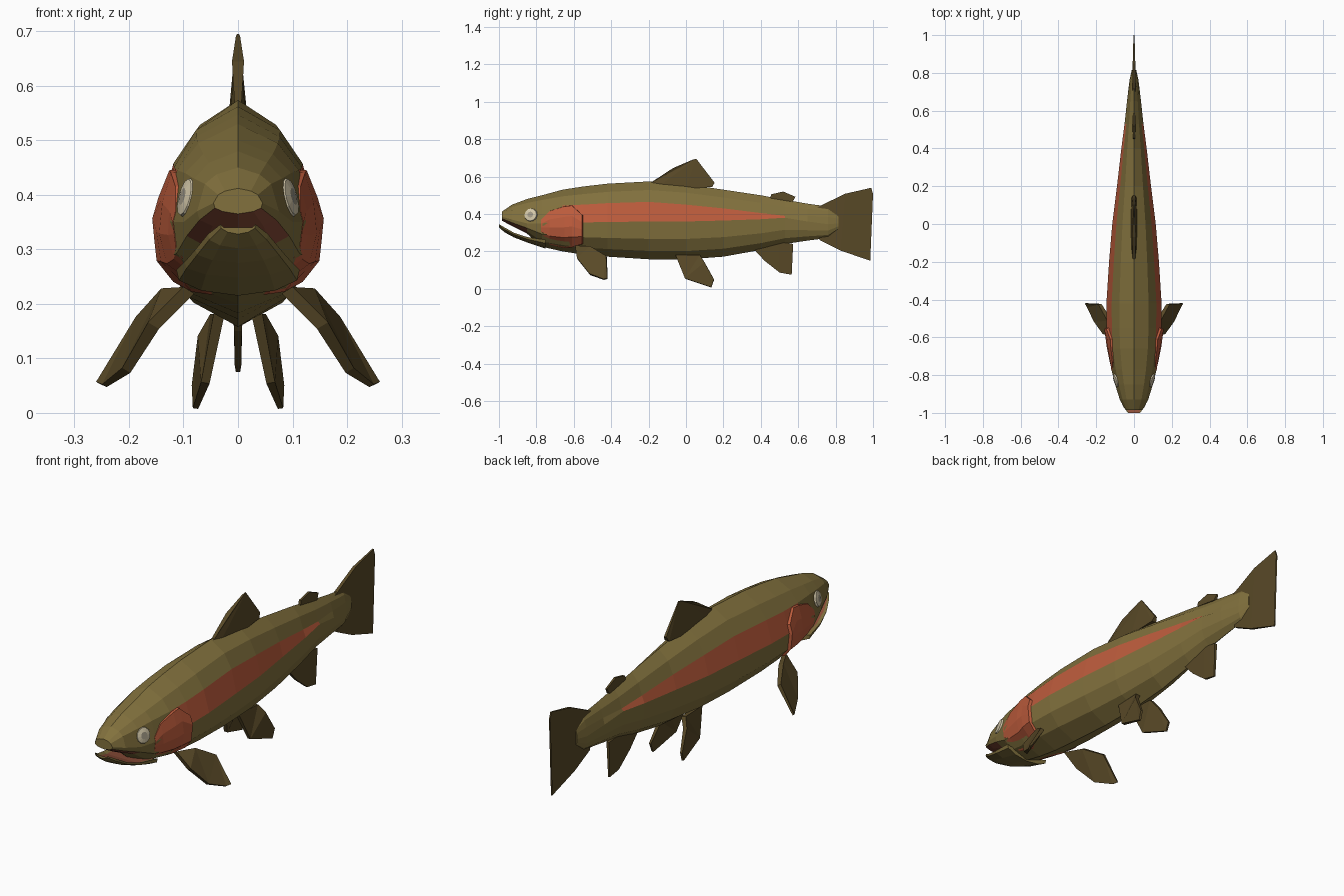
import bpy, bmesh, math
from mathutils import Vector

if "Cube" in bpy.data.objects:
    bpy.data.objects.remove(bpy.data.objects["Cube"])


def material(name, rgb):
    m = bpy.data.materials.new(name)
    m.diffuse_color = (*rgb, 1)
    m.use_nodes = True
    m.node_tree.nodes["Principled BSDF"].inputs["Base Color"].default_value = m.diffuse_color
    return m


OLIVE = material("olive skin", (0.223, 0.165, 0.047))
RED = material("red stripe", (0.515, 0.108, 0.046))
BROWN = material("brown fin", (0.098, 0.066, 0.020))
MOUTH = material("mouth red", (0.26, 0.075, 0.04))
CREAM = material("cream eye", (0.66, 0.58, 0.40))
GREY = material("grey pupil", (0.36, 0.32, 0.24))


def finish(bm, name, mats):
    bmesh.ops.remove_doubles(bm, verts=bm.verts, dist=0.0002)
    bmesh.ops.recalc_face_normals(bm, faces=bm.faces)
    me = bpy.data.meshes.new(name)
    bm.to_mesh(me)
    bm.free()
    for m in mats:
        me.materials.append(m)
    ob = bpy.data.objects.new(name, me)
    bpy.context.collection.objects.link(ob)
    return ob


def loft(rings, name, mats, rule, closed=True, caps=True):
    """Skin equal-length rings of points; rule(ring, row) gives the material."""
    bm = bmesh.new()
    vs = [[bm.verts.new(p) for p in r] for r in rings]
    n = len(rings[0])
    for i in range(len(vs) - 1):
        for j in range(n if closed else n - 1):
            k = (j + 1) % n
            f = bm.faces.new((vs[i][j], vs[i][k], vs[i + 1][k], vs[i + 1][j]))
            f.material_index = rule(i, j)
    if caps:
        bm.faces.new(vs[0])
        bm.faces.new(vs[-1])
    return finish(bm, name, mats)


# Body stations: y, half width, top, stripe top, stripe bottom, belly
STATIONS = [
    (-0.985, .045, .412, .400, .385, .365),
    (-0.93, .075, .450, .420, .370, .335),
    (-0.85, .100, .480, .430, .350, .295),
    (-0.77, .120, .500, .440, .350, .225),
    (-0.66, .138, .530, .445, .355, .200),
    (-0.55, .145, .547, .450, .355, .183),
    (-0.42, .146, .562, .458, .357, .172),
    (-0.20, .132, .574, .465, .360, .158),
    (0.00, .115, .560, .450, .360, .157),
    (0.20, .090, .530, .430, .365, .172),
    (0.40, .067, .500, .405, .372, .208),
    (0.53, .050, .476, .390, .380, .240),
    (0.65, .037, .455, .390, .360, .258),
    (0.76, .024, .440, .385, .345, .272),
    (0.815, .012, .400, .375, .350, .315),
]


def half_section(w, top, st, sb, bot):
    return [(0, top), (.53 * w, top - .42 * (top - st)), (.81 * w, st), (w, sb),
            (.94 * w, sb - .46 * (sb - bot)), (.62 * w, sb - .78 * (sb - bot)), (0, bot)]


def ring(station):
    y, h = station[0], half_section(*station[1:])
    return [(x, y, z) for x, z in h] + [(-x, y, z) for x, z in h[-2:0:-1]]


def skin_rule(i, j):
    row = j if j < 6 else 11 - j
    if row == 2 and 4 <= i <= 10:
        return 1
    return 2 if row >= 4 and i < 2 else 0


loft([ring(s) for s in STATIONS], "body", [OLIVE, RED, MOUTH], skin_rule)


def surface_x(y, z):
    """Half width of the body at a given length and height."""
    for a, b in zip(STATIONS, STATIONS[1:]):
        if a[0] <= y <= b[0]:
            t = (y - a[0]) / (b[0] - a[0])
            h = half_section(*[p + (q - p) * t for p, q in zip(a[1:], b[1:])])
            for (x0, z0), (x1, z1) in zip(h, h[1:]):
                if z1 <= z <= z0:
                    return x0 + (x1 - x0) * (z0 - z) / (z0 - z1)
    return 0


# Lower jaw: y, half width, rim height, underside height
JAW = [(-1.0, .032, .346, .328), (-0.97, .055, .328, .302), (-0.92, .078, .300, .275),
       (-0.85, .098, .277, .248), (-0.75, .113, .262, .215)]
jaw_rings = []
for y, w, rim, low in JAW:
    half = [(.8 * w, rim - .006), (w, rim), (.96 * w, rim - .4 * (rim - low)),
            (.6 * w, low + .2 * (rim - low))]
    jaw_rings.append([(x, y, z) for x, z in half] + [(0, y, low)]
                     + [(-x, y, z) for x, z in half[::-1]])
loft(jaw_rings, "lower_jaw", [OLIVE, MOUTH], lambda i, j: 1 if j == 8 else 0)

# Gill covers: y, low edge, high edge, lift off the body
GILL = [(-0.775, .285, .370, .001), (-0.73, .238, .415, .005), (-0.65, .218, .440, .009),
        (-0.61, .222, .445, .011), (-0.555, .240, .395, .013), (-0.545, .242, .390, -.012)]
for s, side in ((1, "right"), (-1, "left")):
    rings = []
    for y, lo, hi, lift in GILL:
        r = [(s * (surface_x(y, lo) - .01), y, lo - .002)]
        for k in range(5):
            z = lo + (hi - lo) * k / 4
            r.append((s * (surface_x(y, z) + lift), y, z))
        r.append((s * (surface_x(y, hi) - .01), y, hi + .002))
        rings.append(r)
    loft(rings, side + "_gill_cover", [RED], lambda i, j: 0)

    # Eye: shallow dome with a flat pupil facing out from the head
    normal = Vector((s, -.33, .25)).normalized()
    across = normal.cross(Vector((0, 0, 1))).normalized()
    up = across.cross(normal)
    centre = Vector((s * surface_x(-.83, .395), -.83, .395))
    rings = []
    for radius, lift in ((.038, -.006), (.034, .005), (.016, .009), (.0005, .009)):
        rings.append([centre + normal * lift
                      + (across * math.cos(a) + up * math.sin(a)) * radius
                      for a in [math.tau * k / 12 for k in range(12)]])
    loft(rings, side + "_eye", [CREAM, GREY], lambda i, j: 1 if i == 2 else 0)


def fin(name, pts):
    """Solid fin from an outline of (x, y, z, half thickness)."""
    co = [Vector(p[:3]) for p in pts]
    n = Vector()
    for a, b in zip(co, co[1:] + co[:1]):
        n += a.cross(b)
    n.normalize()
    bm = bmesh.new()
    a = [bm.verts.new(c + n * p[3]) for c, p in zip(co, pts)]
    b = [bm.verts.new(c - n * p[3]) for c, p in zip(co, pts)]
    bm.faces.new(a)
    bm.faces.new(b[::-1])
    for i in range(len(pts)):
        k = (i + 1) % len(pts)
        bm.faces.new((a[i], b[i], b[k], a[k]))
    bmesh.ops.triangulate(bm, faces=[f for f in bm.faces if len(f.verts) > 4])
    finish(bm, name, [BROWN])


# Centre fins: y, z, half thickness
CENTRE = {
    "dorsal_fin": [(-.2, .56, .006), (-.07, .645, .011), (.035, .69, .004), (.055, .695, .002),
                   (.153, .567, .006), (.14, .545, .012), (0, .535, .018), (-.15, .545, .014)],
    "adipose_fin": [(.45, .485, .006), (.455, .505, .006), (.52, .52, .005), (.585, .492, .004),
                    (.57, .465, .008)],
    "tail_fin": [(.69, .43, .008), (.85, .508, .007), (.99, .54, .003), (1, .508, .003),
                 (.957, .385, .003), (.985, .15, .003), (.825, .205, .007), (.715, .26, .008)],
    "anal_fin": [(.36, .215, .008), (.42, .15, .007), (.5, .087, .006), (.565, .075, .004),
                 (.573, .24, .007), (.5, .25, .01)],
}
for name, pts in CENTRE.items():
    fin(name, [(0, y, z, t) for y, z, t in pts])

# Paired fins: x, y, z, half thickness
PAIRED = {
    "pectoral_fin": [(.09, -.59, .225, .012), (.155, -.58, .16, .012), (.205, -.515, .078, .009),
                     (.245, -.44, .05, .005), (.257, -.42, .055, .004), (.18, -.425, .172, .009),
                     (.13, -.51, .222, .013)],
    "pelvic_fin": [(.035, -.055, .18, .01), (.06, -.005, .055, .008), (.078, .135, .008, .005),
                   (.08, .15, .05, .005), (.065, .1, .14, .009), (.04, .075, .18, .011)],
}
for name, pts in PAIRED.items():
    for s, side in ((1, "right_"), (-1, "left_")):
        fin(side + name, [(s * x, y, z, t) for x, y, z, t in pts])
